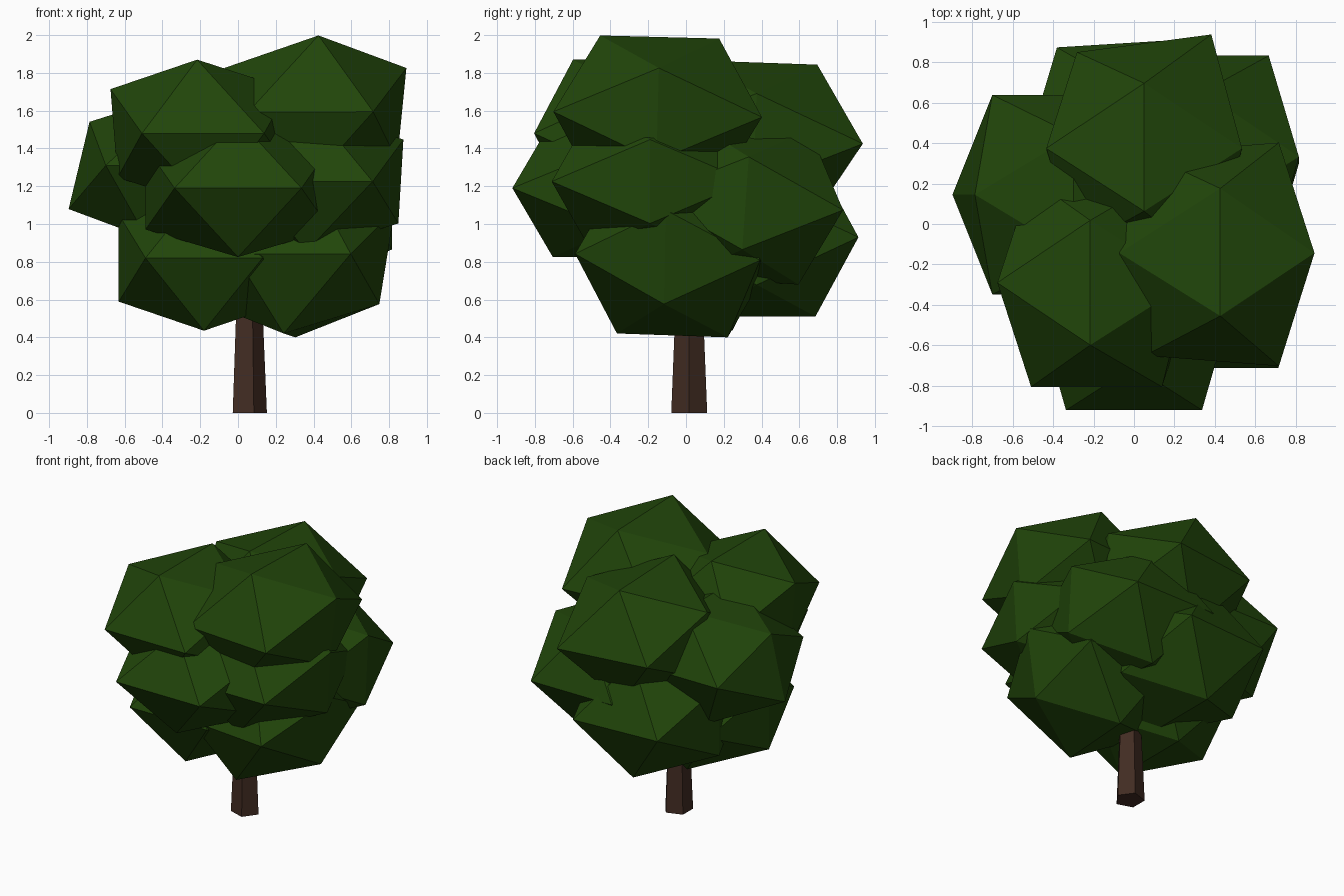
import bpy
import bmesh
from math import radians
from mathutils import Matrix, Vector

cube = bpy.data.objects.get("Cube")
if cube:
    bpy.data.objects.remove(cube, do_unlink=True)


def material(name, rgb):
    mat = bpy.data.materials.new(name)
    mat.use_nodes = True
    mat.diffuse_color = (*rgb, 1)
    mat.node_tree.nodes["Principled BSDF"].inputs["Base Color"].default_value = (*rgb, 1)
    return mat


leaf_green = material("leaf green", (0.015, 0.060, 0.003))
bark_brown = material("bark brown", (0.054, 0.025, 0.016))


def add_object(name, bm, mat):
    bmesh.ops.recalc_face_normals(bm, faces=bm.faces)
    mesh = bpy.data.meshes.new(name)
    bm.to_mesh(mesh)
    bm.free()
    mesh.materials.append(mat)
    obj = bpy.data.objects.new(name, mesh)
    bpy.context.collection.objects.link(obj)


def leaf_clump(name, centre, half_edge, half_height, skew=0, pitch=0, yaw=0, taper=0):
    """Flattened twenty-sided clump with its top edge running front to back.
    skew slides the top sideways, pitch and yaw turn it, taper deepens its left side."""
    bm = bmesh.new()
    for a in (-1, 1):
        for b in (-1, 1):
            bm.verts.new((0, a * half_edge, b * half_height))
            bm.verts.new((a * 1.05 * half_edge, b * 1.67 * half_edge, 0))
            bm.verts.new((a * 1.53 * half_edge, 0, b * 0.6 * half_height))
    for v in bm.verts:
        v.co.y *= 1 + taper * v.co.x
        v.co.x += skew * v.co.z
    bmesh.ops.convex_hull(bm, input=bm.verts)
    turn = Matrix.Rotation(radians(yaw), 4, 'Z') @ Matrix.Rotation(radians(pitch), 4, 'X')
    bm.transform(Matrix.Translation(Vector(centre)) @ turn)
    add_object(name, bm, leaf_green)


# Crown: top, middle and lower layers
leaf_clump("top_left_clump", (0.385, -0.15, 1.58), 0.315, 0.41, skew=0.1, pitch=-1.5, taper=0.15)
leaf_clump("top_right_clump", (-0.185, -0.29, 1.48), 0.308, 0.39, skew=-0.08)
leaf_clump("top_back_clump", (0.05, 0.365, 1.445), 0.316, 0.41, pitch=-2, taper=0.25)
leaf_clump("middle_front_clump", (0, -0.385, 1.19), 0.32, 0.365)
leaf_clump("middle_right_clump", (-0.39, 0.145, 1.31), 0.295, 0.385, skew=0.24)
leaf_clump("middle_left_clump", (0.385, -0.19, 1.225), 0.312, 0.37, skew=0.06)
leaf_clump("middle_left_back_clump", (0.34, 0.315, 1.11), 0.31, 0.41, pitch=-4)
leaf_clump("lower_left_clump", (0.34, -0.065, 0.825), 0.295, 0.415, skew=0.16, pitch=-2, yaw=-6)
leaf_clump("lower_right_clump", (-0.18, -0.05, 0.82), 0.295, 0.385)
leaf_clump("lower_back_clump", (-0.055, 0.375, 0.93), 0.31, 0.42, taper=0.12)

# Trunk: tapered five-sided post reaching into the crown
bm = bmesh.new()
trunk_height = 1.0
bmesh.ops.create_cone(bm, cap_ends=True, segments=5, radius1=0.10, radius2=0.058,
                      depth=trunk_height)
bm.transform(Matrix.Translation((0.053, 0.017, trunk_height / 2))
             @ Matrix.Rotation(radians(-90), 4, 'Z'))
add_object("trunk", bm, bark_brown)
